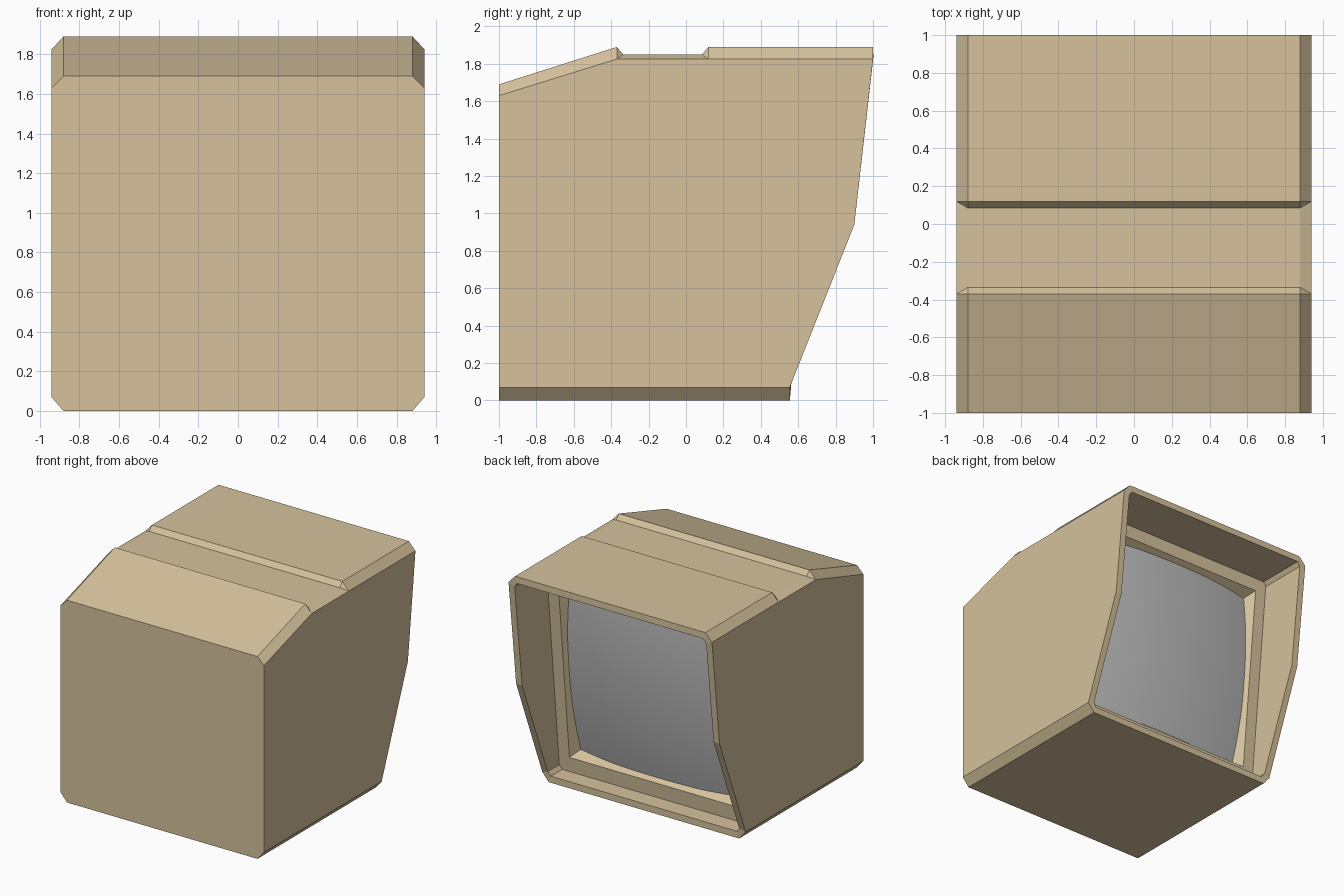
import bpy, bmesh

if "Cube" in bpy.data.objects:
    bpy.data.objects.remove(bpy.data.objects["Cube"], do_unlink=True)


def material(name, rgb, rough):
    m = bpy.data.materials.new(name)
    m.use_nodes = True
    m.diffuse_color = (*rgb, 1)
    node = m.node_tree.nodes["Principled BSDF"]
    node.inputs["Base Color"].default_value = (*rgb, 1)
    node.inputs["Roughness"].default_value = rough
    return m


def finish(name, bm, mat):
    bmesh.ops.remove_doubles(bm, verts=bm.verts, dist=0.0005)
    mesh = bpy.data.meshes.new(name)
    bm.to_mesh(mesh)
    bm.free()
    mesh.materials.append(mat)
    obj = bpy.data.objects.new(name, mesh)
    bpy.context.collection.objects.link(obj)
    return obj


beige = material("beige_plastic", (0.67, 0.54, 0.335), 0.6)
grey = material("grey_glass", (0.5, 0.5, 0.5), 0.4)

MID = 0.94


def back_y(z):
    """Slanted outline of the open end."""
    if z <= 0.07:
        return 0.555
    if z <= MID:
        return 0.555 + (z - 0.07) * 0.345 / 0.87
    return 0.9 + (z - MID) * 0.1 / 0.88


def bezel_y(z, offset=0):
    """Tilted plane of the screen surround."""
    return 0.4 + 0.098 * z + offset


def section(half, y_of):
    """Half outline (x, z) from bottom to top, mirrored into a ring."""
    right = [(x, y_of(z), z) for x, z in half]
    return right + [(-x, y, z) for x, y, z in reversed(right)]


def outer(zs, zt):
    return [(0.88, 0), (0.94, 0.07), (0.94, MID), (0.94, zs), (0.88, zt)]


def box(x, low, high):
    return [(x, low), (x, low), (x, MID), (x, high), (x, high)]


# Housing rings: roof slope, roof groove, open rim, recess, bezel, bevel
rings = [section(outer(1.63, 1.69), lambda z: -1)]
for y_side, y_top, zt in [(-0.37, -0.37, 1.89), (-0.37, -0.335, 1.85),
                          (0.12, 0.085, 1.85), (0.12, 0.12, 1.89)]:
    rings.append(section(outer(1.825, zt),
                         lambda z: y_top if z > 1.83 else y_side))
rings.append(section(outer(1.825, 1.89), lambda z: min(1, back_y(z))))
lip = [(0.86, 0.055), (0.885, 0.09), (0.885, MID), (0.885, 1.8), (0.86, 1.835)]
rings.append(section(lip, back_y))
rings.append(section(lip, bezel_y))
rings.append(section(box(0.785, 0.18, 1.73), bezel_y))
rings.append(section(box(0.725, 0.24, 1.67), lambda z: bezel_y(z, -0.1)))

bm = bmesh.new()
loops = [[bm.verts.new(p) for p in ring] for ring in rings]
for a, b in zip(loops, loops[1:]):
    for i in range(len(a)):
        j = (i + 1) % len(a)
        bm.faces.new((a[i], a[j], b[j], b[i]))
bm.faces.new(loops[0])
bm.faces.new(loops[-1])
bmesh.ops.remove_doubles(bm, verts=bm.verts, dist=0.0005)
bmesh.ops.recalc_face_normals(bm, faces=bm.faces)
finish("housing", bm, beige)

# Domed screen set into the bezel
bm = bmesh.new()
bmesh.ops.create_grid(bm, x_segments=20, y_segments=20, size=1)
for v in bm.verts:
    u, w = v.co.x, v.co.y
    z = 0.955 + 0.745 * w
    bulge = 0.02 - 0.055 * (u * u + w * w)
    v.co = (-0.76 * u, bezel_y(z, bulge), z)
bm.normal_update()
for f in bm.faces:
    f.smooth = True
    if f.normal.y < 0:
        f.normal_flip()
finish("screen", bm, grey)
